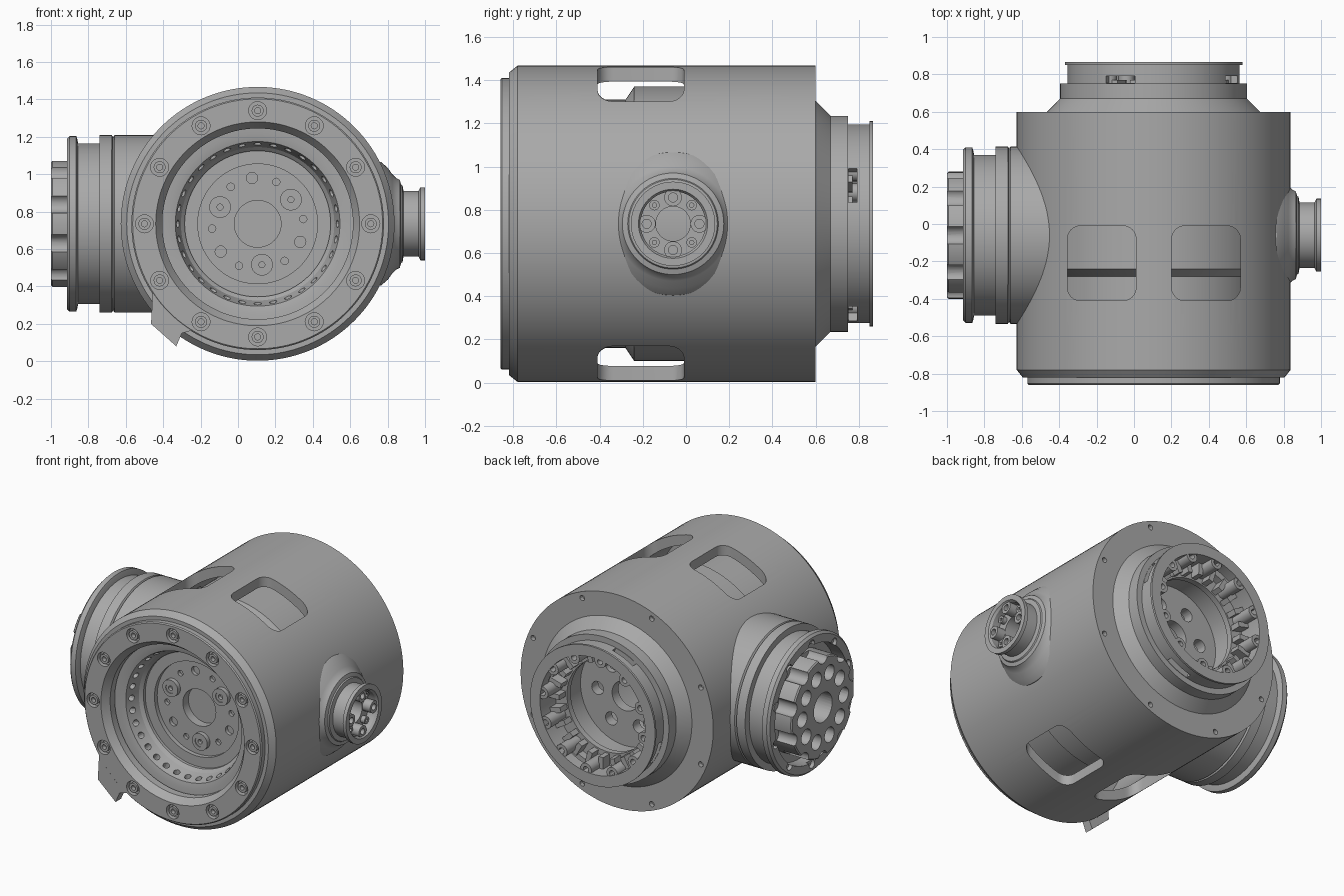
import bpy, bmesh, math
from mathutils import Matrix, Vector

old = bpy.data.objects.get("Cube")
if old:
    bpy.data.objects.remove(old, do_unlink=True)

grey = bpy.data.materials.new("machined grey")
grey.use_nodes = True
COLOUR = (0.4, 0.4, 0.4, 1)
grey.diffuse_color = COLOUR
grey.node_tree.nodes["Principled BSDF"].inputs["Base Color"].default_value = COLOUR

X, Y, Z = Vector((1, 0, 0)), Vector((0, 1, 0)), Vector((0, 0, 1))
CX, CY, CZ = 0.105, -0.06, 0.735      # barrel axis x, side port y, shared height
BARREL, SIDE = Vector((CX, 0, CZ)), Vector((0, CY, CZ))
parts = []


def ring_angles(count, start=0):
    return [start + 360 * i / count for i in range(count)]


def on_barrel(r, deg, y):
    a = math.radians(deg)
    return Vector((CX + r * math.cos(a), y, CZ + r * math.sin(a)))


def on_side(r, deg, x):
    a = math.radians(deg)
    return Vector((x, CY + r * math.cos(a), CZ + r * math.sin(a)))


def frame(loc, direction):
    return Matrix.Translation(loc) @ direction.to_track_quat('Z', 'Y').to_matrix().to_4x4()


def finish(name, bm):
    bmesh.ops.recalc_face_normals(bm, faces=bm.faces)
    mesh = bpy.data.meshes.new(name)
    bm.to_mesh(mesh)
    bm.free()
    obj = bpy.data.objects.new(name, mesh)
    bpy.context.scene.collection.objects.link(obj)
    mesh.materials.append(grey)
    parts.append(obj)
    return obj


def lathe(name, loc, direction, profile, segs=96):
    """Spin a closed (radius, height) profile around an axis."""
    bm, m, n = bmesh.new(), frame(loc, direction), len(profile)
    rows = []
    for i in range(segs):
        a = 2 * math.pi * i / segs
        rows.append([bm.verts.new(m @ Vector((r * math.cos(a), r * math.sin(a), h)))
                     for r, h in profile])
    for i in range(segs):
        p, q = rows[i], rows[(i + 1) % segs]
        for j in range(n):
            k = (j + 1) % n
            if profile[j][0] or profile[k][0]:
                bm.faces.new((p[j], p[k], q[k], q[j]))
    bmesh.ops.remove_doubles(bm, verts=bm.verts, dist=1e-5)
    return finish(name, bm)


def rod(bm, loc, direction, r, length, segs=20):
    bmesh.ops.create_cone(bm, cap_ends=True, segments=segs, radius1=r, radius2=r,
                          depth=length, matrix=frame(loc, direction))


def box(bm, loc, deg, size):
    m = Matrix.Translation(loc) @ Matrix.Rotation(-math.radians(deg), 4, 'Y')
    return bmesh.ops.create_cube(bm, size=1, matrix=m @ Matrix.Diagonal((*size, 1)))["verts"]


def cut(obj, bm):
    cutter = finish("cutter", bm)
    cutter.hide_render = True
    parts.remove(cutter)
    mod = obj.modifiers.new("cut", 'BOOLEAN')
    mod.operation, mod.solver, mod.object = 'DIFFERENCE', 'EXACT', cutter
    bpy.context.view_layer.update()
    result = obj.evaluated_get(bpy.context.evaluated_depsgraph_get())
    mesh = bpy.data.meshes.new_from_object(result)
    obj.modifiers.clear()
    obj.data = mesh
    bpy.data.objects.remove(cutter, do_unlink=True)


def tube(name, loc, direction, outer, inner, length):
    return lathe(name, loc, direction,
                 [(inner, 0), (outer, 0), (outer, length), (inner, length)], 24)


# Barrel housing with front rim, rear cone and rear hub
housing = lathe("housing", BARREL, Y, [
    (.545, -.86), (.668, -.86), (.675, -.853), (.675, -.82), (.70, -.82), (.732, -.78),
    (.732, .60), (.57, .60), (.50, .67), (.50, .75), (.46, .75), (.46, .85), (.475, .85),
    (.475, .865), (.40, .865), (.40, .70), (.31, .70), (.31, .66), (.34, .66), (.34, .50),
    (.665, .50), (.665, -.76), (.51, -.76), (.51, -.81)], 128)
cuts = bmesh.new()
for x in (-.1725, .385):              # paired windows, above and below
    verts = box(cuts, (x, -.21, CZ), 0, (.367, .40, 2))
    edges = {e for v in verts for e in v.link_edges
             if abs(e.verts[0].co.z - e.verts[1].co.z) > 1}
    bmesh.ops.bevel(cuts, geom=list(edges), offset=.07, segments=6, profile=.5,
                    affect='EDGES')
for a in ring_angles(12):             # front bolt wells
    rod(cuts, on_barrel(.605, a, -.86), Y, .048, .07)
for a in ring_angles(8, 22.5):        # rear face holes
    rod(cuts, on_barrel(.69, a, .60), Y, .018, .06, 12)
for a in ring_angles(4, 23):          # slots at the root of the rear hub
    box(cuts, on_barrel(.45, a, .772), a, (.16, .038, .17))
cut(housing, cuts)

for a in ring_angles(12):
    tube("rim_bolt", on_barrel(.605, a, -.855), Y, .032, .016, .04)

# Inner drum with stepped front recess and mounting plate
drum = lathe("inner_drum", BARREL, Y, [
    (.575, -.75), (.575, -.28), (.635, -.24), (.635, .49), (.54, .49), (.54, -.50),
    (.125, -.50), (.125, -.57), (.32, -.57), (.32, -.60), (.39, -.60), (.39, -.62),
    (.41, -.64), (.44, -.74), (.48, -.75)], 128)
cuts = bmesh.new()
for a in ring_angles(32):
    p = on_barrel(.44, a, -.695)
    rod(cuts, p, p - on_barrel(0, 0, -.695), .021, .08, 12)
for a in ring_angles(3, 97):
    rod(cuts, on_barrel(.247, a, -.57), Y, .03, .05)
for a in ring_angles(6, 6):
    rod(cuts, on_barrel(.245, a, -.57), Y, .02, .05, 12)
cut(drum, cuts)
lathe("centre_backing", BARREL, Y, [(0, -.51), (.2, -.51), (.2, -.48), (0, -.48)], 48)
for a in ring_angles(3, 36):
    tube("plate_boss", on_barrel(.22, a, -.60), Y, .058, .034, .04)
    tube("plate_screw", on_barrel(.22, a, -.595), Y, .034, .016, .03)

# Rear plate, hub bosses and inner teeth
rear = lathe("rear_plate", BARREL, Y, [(.1, .44), (.42, .44), (.42, .51), (.1, .51)])
cuts = bmesh.new()
for a in ring_angles(6):
    rod(cuts, on_barrel(.21, a, .475), Y, .045, .2)
cut(rear, cuts)
for a in ring_angles(12, 8):
    tube("hub_boss", on_barrel(.388, a, .69), Y, .042, .02, .17)
teeth = bmesh.new()
for a in ring_angles(24, 0.5):
    box(teeth, on_barrel(.365, a, .73), a, (.09, .08, .035))
finish("hub_teeth", teeth)

# Large side port with grooved collar
port = lathe("side_port", SIDE, X, [
    (0, -.43), (.475, -.43), (.475, -.66), (.463, -.668), (.475, -.675), (.475, -.74),
    (.43, -.74), (.43, -.855), (.455, -.86), (.47, -.865), (.47, -.90), (.455, -.915),
    (.40, -.915), (.40, -.82), (0, -.82)])
cuts = bmesh.new()
for a in ring_angles(10, 18):
    rod(cuts, on_side(.41, a, -.915), X, .03, .05, 16)
cut(port, cuts)

# Output disc in the port, drilled and notched around its rim
disc = lathe("output_disc", SIDE, X, [
    (0, -.81), (.34, -.81), (.34, -.992), (.332, -1), (0, -1)])
cuts = bmesh.new()
rod(cuts, on_side(0, 0, -.96), X, .10, .2, 32)
for a in ring_angles(10):
    rod(cuts, on_side(.225, a, -.96), X, .052, .2)
    rod(cuts, on_side(.35, a + 18, -.96), X, .05, .2)
cut(disc, cuts)

# Small side connector with flared foot
lathe("side_connector", SIDE, X, [
    (0, .70), (.34, .70), (.33, .765), (.30, .80), (.265, .825), (.245, .845), (.235, .865),
    (.21, .872), (.205, .88), (.175, .885), (.175, .965), (.195, .975), (.195, 1), (.16, 1),
    (.15, .985), (.15, .93), (.08, .93), (.08, .80), (0, .80)], 64)
for a in ring_angles(4):
    tube("connector_boss", on_side(.122, a, .92), X, .041, .021, .07)
    tube("connector_pin", on_side(.122, a + 45, .92), X, .024, .01, .04)

# Locating tab on the front rim
tab = bmesh.new()
outline = [(-.455, .385), (-.465, .2), (-.33, .08), (-.30, .15), (-.245, .165), (-.365, .265)]
face = tab.faces.new([tab.verts.new((x, -.858, z)) for x, z in outline])
extruded = bmesh.ops.extrude_face_region(tab, geom=[face])["geom"]
bmesh.ops.translate(tab, vec=(0, .06, 0),
                    verts=[v for v in extruded if isinstance(v, bmesh.types.BMVert)])
finish("front_tab", tab)

# Smooth shading with crisp machined edges
bpy.ops.object.select_all(action='DESELECT')
for obj in parts:
    obj.select_set(True)
bpy.context.view_layer.objects.active = parts[0]
bpy.ops.object.shade_smooth_by_angle(angle=math.radians(25))
